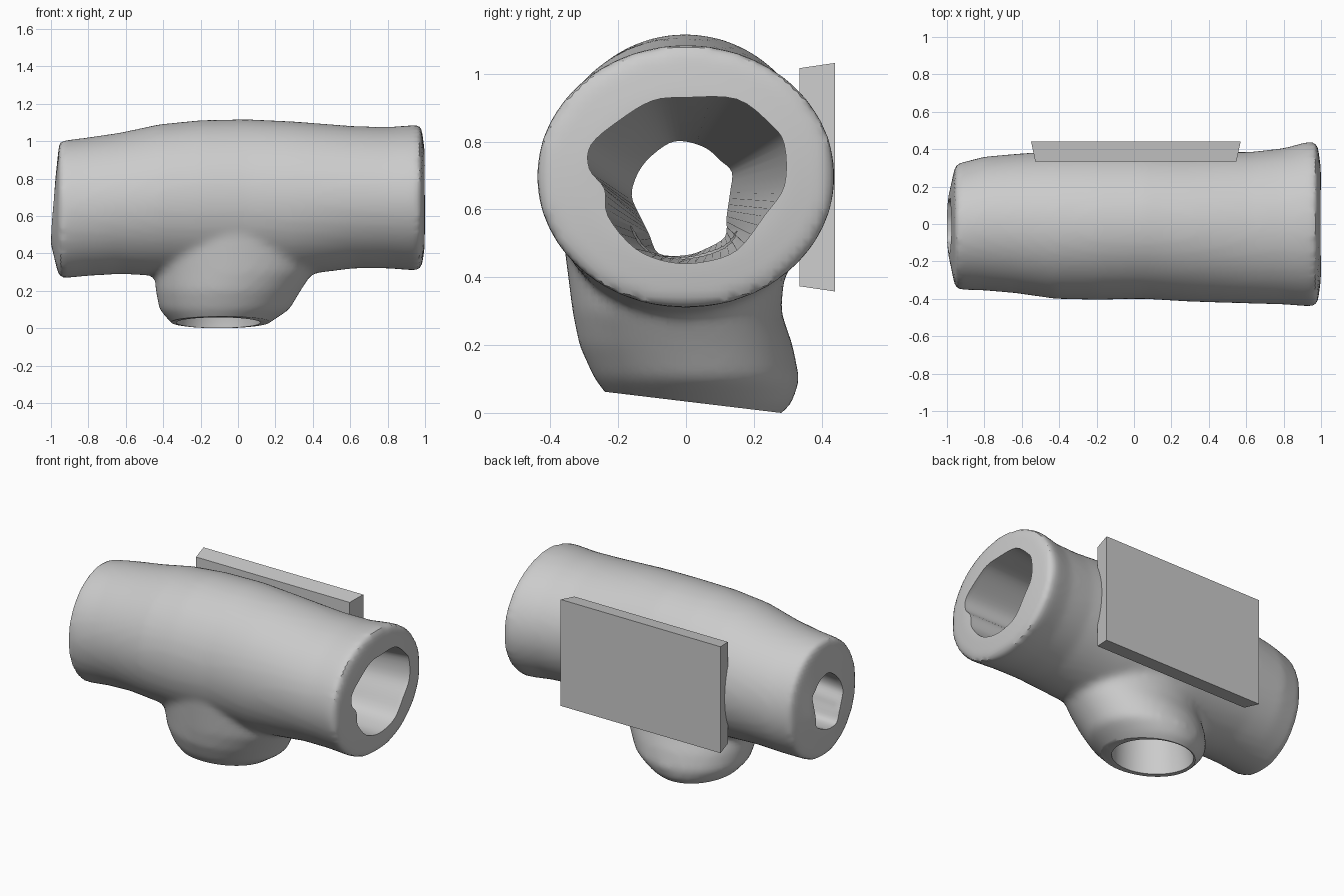
import bpy, bmesh, math
from mathutils import Vector

if "Cube" in bpy.data.objects:
    bpy.data.objects.remove(bpy.data.objects["Cube"])

SEG = 64


def make_object(name, bm):
    bmesh.ops.recalc_face_normals(bm, faces=bm.faces[:])
    mesh = bpy.data.meshes.new(name)
    bm.to_mesh(mesh)
    bm.free()
    ob = bpy.data.objects.new(name, mesh)
    bpy.context.collection.objects.link(ob)
    return ob


def loft(name, rings):
    bm = bmesh.new()
    loops = [[bm.verts.new(p) for p in ring] for ring in rings]
    n = len(loops[0])
    for a, b in zip(loops, loops[1:]):
        for i in range(n):
            bm.faces.new((a[i], a[(i + 1) % n], b[(i + 1) % n], b[i]))
    bm.faces.new(loops[0])
    bm.faces.new(loops[-1])
    return make_object(name, bm)


def oval(u0, u1, v0, v1):
    for i in range(SEG):
        a = 2 * math.pi * i / SEG
        yield ((u0 + u1) / 2 + (u1 - u0) / 2 * math.cos(a),
               (v0 + v1) / 2 + (v1 - v0) / 2 * math.sin(a))


def x_ring(x, y0, y1, z0, z1, lean=0):
    return [(x + lean * (z - (z0 + z1) / 2), y, z) for y, z in oval(y0, y1, z0, z1)]


def z_ring(z, x0, x1, y0, y1):
    return [(x, y, z) for x, y in oval(x0, x1, y0, y1)]


def boolean(ob, other, op):
    mod = ob.modifiers.new(op.lower(), 'BOOLEAN')
    mod.operation, mod.object, mod.solver = op, other, 'EXACT'
    other.hide_render = True
    other.hide_set(True)


# Main tube: uneven outer skin along x
body = loft("tee_body", [x_ring(*r) for r in (
    (-0.99, -0.17, 0.15, 0.46, 0.80, 0.08),
    (-0.955, -0.35, 0.32, 0.265, 1.00),
    (-0.80, -0.355, 0.36, 0.28, 1.02),
    (-0.63, -0.37, 0.375, 0.29, 1.045),
    (-0.42, -0.40, 0.39, 0.28, 1.09),
    (-0.20, -0.405, 0.395, 0.27, 1.112),
    (0.05, -0.40, 0.395, 0.27, 1.117),
    (0.30, -0.415, 0.385, 0.28, 1.105),
    (0.62, -0.425, 0.385, 0.32, 1.08),
    (0.80, -0.43, 0.405, 0.32, 1.075),
    (0.93, -0.44, 0.44, 0.31, 1.085),
    (0.98, -0.44, 0.44, 0.308, 1.085),
    (0.999, -0.30, 0.30, 0.44, 0.94))])

# Lower branch, blended into the tube by remeshing
branch = loft("branch_source", [z_ring(*r) for r in (
    (0.50, -0.50, 0.46, -0.36, 0.30),
    (0.30, -0.445, 0.40, -0.335, 0.28),
    (0.20, -0.44, 0.335, -0.315, 0.315),
    (0.10, -0.42, 0.275, -0.27, 0.335),
    (0.03, -0.36, 0.17, -0.215, 0.315),
    (-0.05, -0.26, 0.05, -0.14, 0.23))])
boolean(body, branch, 'UNION')
remesh = body.modifiers.new("blend", 'REMESH')
remesh.mode, remesh.voxel_size, remesh.use_smooth_shade = 'VOXEL', 0.022, True
smooth = body.modifiers.new("soften", 'SMOOTH')
smooth.factor, smooth.iterations = 0.5, 6

# Irregular tapering bore, wide on the right and narrow on the left
wide = [(0, .93), (.15, .925), (.25, .85), (.29, .79), (.29, .67), (.23, .58),
        (.15, .48), (.05, .445), (-.05, .445), (-.15, .485), (-.23, .58),
        (-.24, .66), (-.285, .72), (-.28, .79), (-.2, .86), (-.1, .92)]
narrow = [(0, .80), (.06, .78), (.10, .745), (.135, .71), (.13, .65), (.12, .58),
          (.115, .52), (.06, .485), (0, .465), (-.08, .47), (-.11, .53),
          (-.135, .58), (-.16, .64), (-.145, .70), (-.11, .75), (-.05, .795)]


def rounded(points, steps=4):
    out, n = [], len(points)
    for i in range(n):
        p0, p1, p2, p3 = (Vector(points[(i + k) % n]) for k in (-1, 0, 1, 2))
        for s in range(steps):
            t = s / steps
            out.append(0.5 * (2 * p1 + (p2 - p0) * t + (2 * p0 - 5 * p1 + 4 * p2 - p3) * t * t
                              + (3 * p1 - p0 - 3 * p2 + p3) * t ** 3))
    return out


bore = loft("bore_cutter", [
    [(x, y, z) for y, z in rounded(pts)]
    for x, pts in ((-1.1, narrow), (-0.95, narrow), (0.97, wide), (1.1, wide))])
boolean(body, bore, 'DIFFERENCE')

# Slanted cut under the branch
cut = bmesh.new()
bmesh.ops.create_cube(cut, size=1)
for v in cut.verts:
    x, y, z = v.co
    y = y * 2 + 0.03
    v.co = (x * 2, y, 0.03 - 0.12 * (y - 0.03) if z > 0 else -0.5)
boolean(body, make_object("base_cutter", cut), 'DIFFERENCE')

# Branch opening running up into the bore
hole = loft("branch_hole_cutter", [z_ring(*r) for r in (
    (-0.10, -0.33, 0.12, -0.20, 0.275),
    (0.06, -0.33, 0.12, -0.20, 0.275),
    (0.30, -0.31, 0.11, -0.19, 0.21),
    (0.58, -0.28, 0.08, -0.16, 0.14))])
boolean(body, hole, 'DIFFERENCE')

bpy.context.view_layer.objects.active = body
body.select_set(True)
for mod in body.modifiers[:]:
    bpy.ops.object.modifier_apply(modifier=mod.name)
bpy.ops.object.shade_smooth_by_angle(angle=math.radians(35))
for helper in (branch, bore, hole, bpy.data.objects["base_cutter"]):
    bpy.data.objects.remove(helper)

# Flat mounting plate with bevelled sides on the back
plate = bmesh.new()
bmesh.ops.create_cube(plate, size=1)
for v in plate.verts:
    x, y, z = v.co
    inset = 0.022 if y < 0 else 0
    v.co = (0.01 + math.copysign(0.56 - inset, x), 0.44 if y > 0 else 0.335,
            0.695 + math.copysign(0.337 - inset * 0.7, z))
make_object("mounting_plate", plate)
